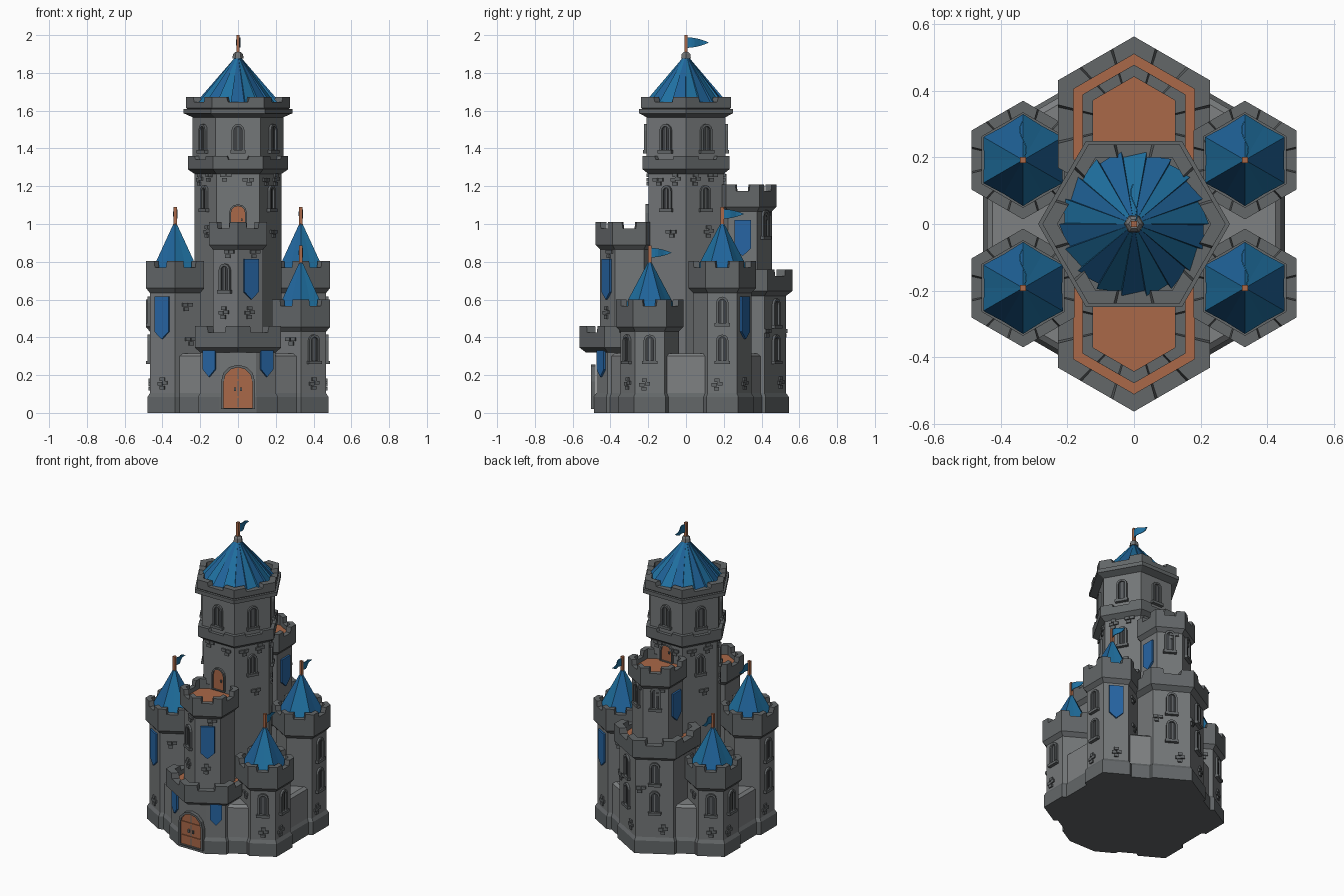
import bpy
from math import sin, cos, pi, radians, sqrt

if "Cube" in bpy.data.objects:
    bpy.data.objects.remove(bpy.data.objects["Cube"])

def material(name, col):
    m = bpy.data.materials.new(name)
    m.diffuse_color = (*col, 1)
    m.use_nodes = True
    m.node_tree.nodes["Principled BSDF"].inputs["Base Color"].default_value = m.diffuse_color
    return m

BLUE = material("blue_roof", (0.014, 0.165, 0.36))
BLUE2 = material("blue_roof_deep", (0.014, 0.125, 0.32))
CLOTH = material("blue_banner", (0.02, 0.13, 0.37))
BROWN = material("brown_wood", (0.40, 0.14, 0.065))
STONE = material("stone", (0.175, 0.185, 0.19))
DARK = material("dark_stone", (0.125, 0.135, 0.14))
PALE = material("pale_stone", (0.21, 0.22, 0.225))
PANE = material("dark_pane", (0.05, 0.055, 0.06))
TONES = {"crown": DARK, "balcony": DARK, "collar": DARK, "frame": DARK, "sill": DARK,
         "wall_stone": DARK, "pane": PANE, "curtain": PALE}
AP = sqrt(3) / 2          # apothem / radius of a hexagon

def mesh(name, verts, faces, mat=None):
    me = bpy.data.meshes.new(name)
    me.from_pydata(verts, [], faces)
    me.update()
    ob = bpy.data.objects.new(name, me)
    bpy.context.collection.objects.link(ob)
    me.materials.append(mat or next((m for k, m in TONES.items() if k in name), STONE))
    return ob

def hexagon(cx, cy, r, rot=30, cut=None):
    """Hexagon outline; cut slices the front corner off flat at y = cut."""
    pts = []
    for k in range(6):
        a = radians(rot + 60 * k)
        if cut is not None and k == 4:
            d = (cut - (cy - r)) * sqrt(3)
            pts += [(cx - d, cut), (cx + d, cut)]
        else:
            pts.append((cx + r * cos(a), cy + r * sin(a)))
    return pts

def loft(name, rings, mat=None):
    """rings: list of (outline, z), capped at both ends."""
    n = len(rings[0][0])
    v = [(x, y, z) for pts, z in rings for x, y in pts]
    f = [tuple(range(n))[::-1], tuple(range(len(v) - n, len(v)))]
    for i in range(len(rings) - 1):
        for j in range(n):
            k = (j + 1) % n
            f.append((i * n + j, i * n + k, (i + 1) * n + k, (i + 1) * n + j))
    return mesh(name, v, f, mat)

def body(name, cx, cy, r, z0, z1, rot=30, cut=None, plinth=False):
    thin = hexagon(cx, cy, r, rot, cut)
    if plinth:
        big = hexagon(cx, cy, r + 0.014, rot, None if cut is None else cut - 0.013)
        loft(name + "_plinth", [(big, 0), (big, 0.085), (thin, 0.105)], DARK)
        z0 = 0.1
    loft(name, [(thin, z0), (thin, z1)])

def crown(name, cx, cy, r, rb, z0, z1, rot=30, t=0.036, dip=0.035, flare=0.025, floor=None):
    """Flared parapet with a merlon on each corner."""
    H = lambda q: hexagon(cx, cy, q, rot)
    low = z1 - dip
    deck = low - 0.035
    loft(name + "_parapet", [(H(rb), z0), (H(r), z0 + flare), (H(r), low),
                             (H(r - t), low), (H(r - t), deck)])
    out, inn = H(r), H(r - t)
    mix = lambda a, b, s: (a[0] + (b[0] - a[0]) * s, a[1] + (b[1] - a[1]) * s)
    for k in range(6):
        def outline(s):
            p, q = k - 1, (k + 1) % 6
            return [mix(out[k], out[p], s), out[k], mix(out[k], out[q], s),
                    mix(inn[k], inn[q], s), inn[k], mix(inn[k], inn[p], s)]
        loft(f"{name}_merlon_{k}", [(outline(0.31), low - 0.004), (outline(0.28), z1)])
    if floor:
        loft(name + "_floor", [(H(r - t), deck - 0.01), (H(r - t), deck + 0.006)], floor)

def on_face(cx, cy, ap, deg):
    """Maps (across, up, out) on a tower face to world space."""
    a = radians(deg)
    return lambda u, z, d: (cx + (ap + d) * cos(a) - u * sin(a),
                            cy + (ap + d) * sin(a) + u * cos(a), z)

def slab(name, P, pts, d, mat=None, d0=-0.01):
    n = len(pts)
    v = [P(u, z, d0) for u, z in pts] + [P(u, z, d) for u, z in pts]
    f = [tuple(range(n))[::-1], tuple(range(n, 2 * n))]
    f += [(j, (j + 1) % n, n + (j + 1) % n, n + j) for j in range(n)]
    return mesh(name, v, f, mat)

def rect(u, z, w, h):
    return [(u - w / 2, z), (u + w / 2, z), (u + w / 2, z + h), (u - w / 2, z + h)]

def arch(u, z, w, h, n=6):
    r = w / 2
    return [(u - r, z), (u + r, z)] + [(u + r * cos(pi * i / n), z + h - r + r * sin(pi * i / n))
                                       for i in range(n + 1)]

def opening(name, P, z, w, h, mat=None, fr=0.013, u=0):
    """Arched stone frame around a recessed pane or door leaf."""
    a, b = arch(u, z, w, h), arch(u, z + fr * 0.5, w - 2 * fr, h - 1.5 * fr)
    n = len(a)
    v = [P(x, y, d) for o, d in ((a, -0.01), (a, 0.014), (b, 0.014), (b, -0.01)) for x, y in o]
    f = [(i * n + j, i * n + (j + 1) % n, (i + 1) * n + (j + 1) % n, (i + 1) * n + j)
         for i in range(3) for j in range(n)]
    mesh(name + "_frame", v, f)
    slab(name + "_pane", P, b, 0.003, mat)

def window(P, z, w=0.066, h=0.145):
    opening("window", P, z, w, h)
    slab("window_bar", P, rect(0, z, 0.006, h - 0.02), 0.008)
    slab("window_sill", P, rect(0, z - 0.012, w + 0.014, 0.018), 0.021)

def banner(P, z0, z1, w=0.087, u=0):
    h = w / 2
    slab("banner", P, [(u - h, z0 + 0.04), (u, z0), (u + h, z0 + 0.04), (u + h, z1), (u - h, z1)], 0.012, CLOTH)

def stones(P, u, z, kind=0):
    sets = [[(0, 0), (0.03, 0.004), (0.014, 0.024), (0.012, -0.022)],
            [(0, 0), (0.024, 0.024), (-0.008, 0.024)], [(0, 0), (0.034, 0.0), (0.022, -0.022)]]
    for du, dz in sets[kind % 3]:
        slab("wall_stone", P, rect(u + du - 0.012, z + dz, 0.028, 0.019), 0.009)

def pennant(cx, cy, z0, z1, length, h):
    p = 0.009
    loft("flag_pole", [([(cx - p, cy - p), (cx + p, cy - p), (cx + p, cy + p), (cx - p, cy + p)], z)
                       for z in (z0, z1)], BROWN)
    n, v = 8, []
    for i in range(n + 1):
        s = i / n
        half = h / 2 * (1 - s ** 2) + 0.0005
        for dx in (-0.002, 0.002):
            for sg in (-1, 1):
                v.append((cx + 0.01 * sin(s * 6) + dx, cy + s * length, z1 - 0.012 - h / 2 + sg * half))
    f = []
    for i in range(n):
        a, b = 4 * i, 4 * i + 4
        f += [(a + p, a + q, b + q, b + p) for p, q in ((0, 1), (1, 3), (3, 2), (2, 0))]
    mesh("flag", v, f, BLUE)

def roof(name, cx, cy, pts, z0, z1):
    n = len(pts)
    v = [(cx + r * cos(a), cy + r * sin(a), z0) for r, a in pts] + [(cx, cy, z1)]
    ob = mesh(name, v, [(j, (j + 1) % n, n) for j in range(n)] + [tuple(range(n))[::-1]], BLUE)
    ob.data.materials.append(BLUE2)
    for p in ob.data.polygons:
        p.material_index = int(p.index % 4 > 1)

# low curtain walls filling the gaps between towers
body("curtain_wall", 0, 0, 0.51, 0, 0.3, cut=-0.46, plinth=True)
loft("curtain_wall_top", [(hexagon(0, 0, 0.51, 30, -0.46), 0.3), (hexagon(0, 0, 0.49, 30, -0.45), 0.315)])

# four corner towers: opposite pairs share a height
for sx, sy in ((-1, -1), (1, 1), (1, -1), (-1, 1)):
    cx, cy = 0.333 * sx, 0.192 * sy
    tall = sx == sy
    top = 0.805 if tall else 0.6
    body("corner_tower", cx, cy, 0.154, 0, top - 0.14, plinth=True)
    crown("corner_crown", cx, cy, 0.178, 0.154, top - 0.17, top)
    roof("corner_roof", cx, cy, [(0.138 if k % 2 == 0 else 0.117, radians(30 + 30 * k)) for k in range(12)],
         top - 0.045, top + 0.215)
    pennant(cx, cy, top + 0.18, top + 0.285, 0.115, 0.05)
    side = on_face(cx, cy, 0.133, 0 if sx > 0 else 180)
    diag = on_face(cx, cy, 0.133, sy * (60 if sx > 0 else 120))
    inner = on_face(cx, cy, 0.133, sy * (120 if sx > 0 else 60))
    window(side, 0.27)
    stones(side, -0.03, 0.14, 0)
    if tall:
        window(side, 0.47)
        banner(diag, 0.39, 0.615)
        stones(inner, 0.0, 0.54, 1)
    else:
        window(diag, 0.27)
    stones(diag, 0.0, 0.145, 0)
    stones(inner, 0.01, 0.38, 2)

# front and back keeps, each two tiers with wooden terraces
for s, z_low, z_high in ((-1, 0.46, 1.01), (1, 0.76, 1.21)):
    cy, tag = 0.30 * s, "front" if s < 0 else "back"
    body(tag + "_keep_lower", 0, cy, 0.23, 0, z_low - 0.09, cut=-0.475 if s < 0 else None, plinth=True)
    crown(tag + "_keep_lower_crown", 0, cy, 0.263, 0.23, z_low - 0.14, z_low, t=0.053, floor=BROWN)
    body(tag + "_keep_upper", 0, cy, 0.154, z_low - 0.1, z_high - 0.11)
    crown(tag + "_keep_upper_crown", 0, cy, 0.178, 0.154, z_high - 0.145, z_high, floor=BROWN)
    for d in (60, 120):
        low = on_face(0, cy, 0.23 * AP, d * s)
        up = on_face(0, cy, 0.154 * AP, d * s)
        if s > 0:
            window(low, 0.27)
            window(low, 0.46)
            window(up, 0.93)
            stones(low, 0.05, 0.15, 0)
            stones(low, -0.08, 0.4, 1)
            banner(on_face(0, cy, 0.154 * AP, 0 if d == 60 else 180), 0.83, 1.02)
        else:
            banner(low, 0.19, 0.33, 0.074, 0.057 if d == 60 else -0.057)
            stones(up, -0.01, 0.52, 0)
            if d == 60:
                banner(up, 0.6, 0.815)
            else:
                window(up, 0.645)
        stones(up, 0.03, z_high - 0.19, 1)

# main gate: frame, double leaf, straps and handles
gate = on_face(0, 0, 0.489, 270)
opening("gate", gate, 0.02, 0.18, 0.235, BROWN, fr=0.014)
slab("gate_split", gate, rect(0, 0.03, 0.006, 0.205), 0.006, DARK)
for z in (0.08, 0.17):
    slab("gate_strap", gate, rect(0, z, 0.146, 0.01), 0.008, BROWN)
for u in (-0.016, 0.016):
    slab("gate_handle", gate, rect(u, 0.115, 0.01, 0.02), 0.014)

# great central tower
body("central_tower", 0, 0, 0.23, 0.2, 1.3, rot=0)
crown("balcony", 0, 0, 0.266, 0.23, 1.265, 1.36, rot=0, t=0.025, dip=0.018)
body("upper_drum", 0, 0, 0.24, 1.29, 1.6, rot=0)
for z0, z1, r0, r1 in ((1.565, 1.585, 0.24, 0.285), (1.585, 1.61, 0.288, 0.288)):
    loft("eaves_collar", [(hexagon(0, 0, r0, 0), z0), (hexagon(0, 0, r1, 0), z1)])
crown("top_crown", 0, 0, 0.275, 0.265, 1.605, 1.672, rot=0, t=0.045, dip=0.025, flare=0.01)
for k in range(6):
    deg = 30 + 60 * k
    window(on_face(0, 0, 0.24 * AP, deg), 1.385, 0.068, 0.145)
    P = on_face(0, 0, 0.23 * AP, deg)
    stones(P, -0.06, 1.225, k)
    stones(P, 0.05, 1.225, k + 1)
    if deg % 180 != 90:
        window(P, 1.075, 0.06, 0.13)
        stones(P, 0.02, 0.95, k)
for deg, z in ((270, 0.955), (90, 1.145)):
    P = on_face(0, 0, 0.23 * AP, deg)
    opening("terrace_door", P, z, 0.095, 0.15 if deg == 270 else 0.12, BROWN, fr=0.01)
    slab("door_handle", P, rect(0.02, z + 0.06, 0.008, 0.015), 0.012)

# main roof of overlapping radial panels, finial and flag
n = 18
panels = []
for k in range(n):
    panels += [(0.225, 2 * pi * k / n), (0.208, 2 * pi * (k + 0.96) / n)]
roof("main_roof", 0, 0, panels, 1.64, 1.9)
loft("finial", [(hexagon(0, 0, r, 0), z) for r, z in ((0.03, 1.875), (0.026, 1.9), (0.016, 1.91))])
pennant(0, 0, 1.89, 2.0, 0.12, 0.055)
